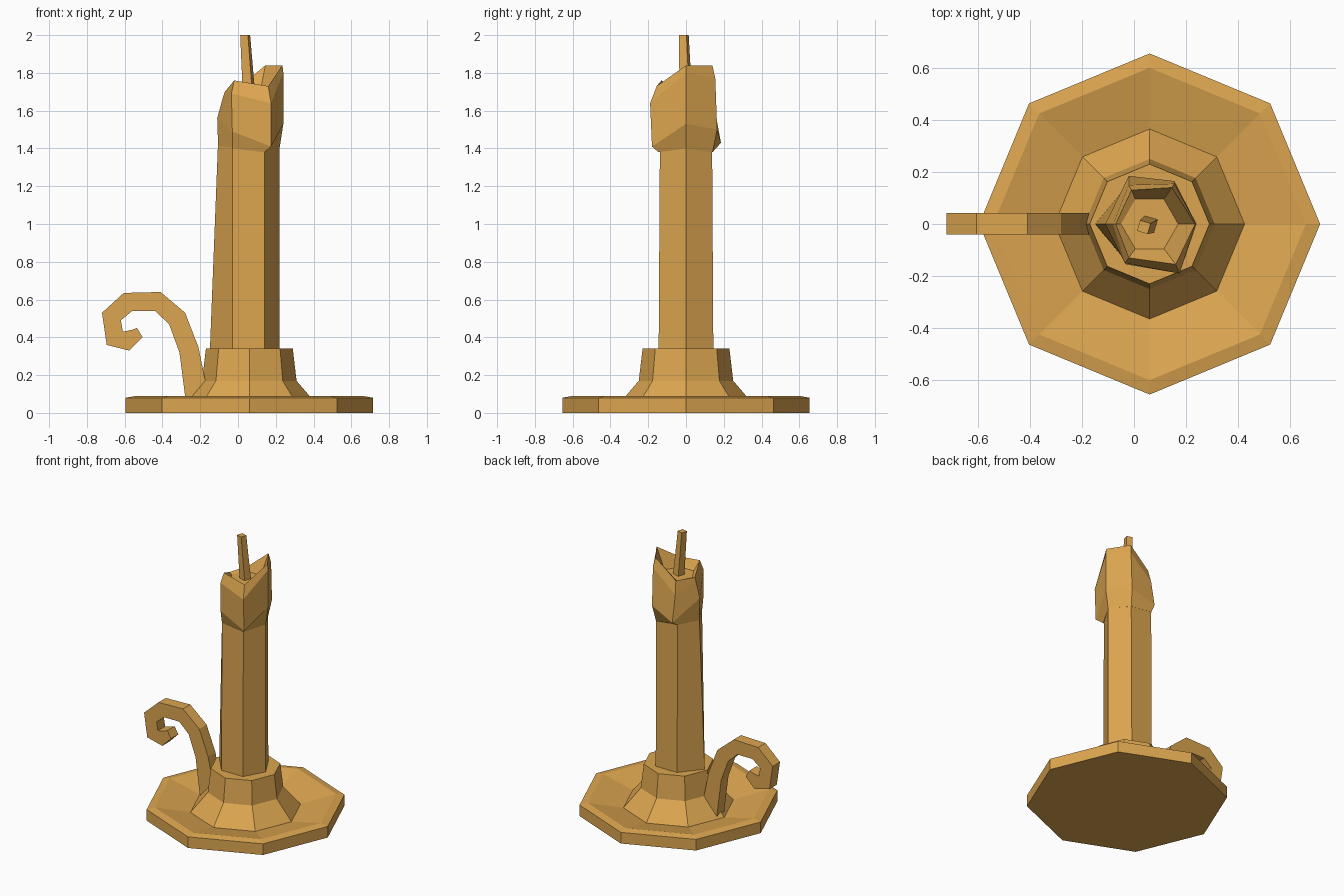
import bpy
import bmesh
from math import cos, sin, pi
from mathutils import Vector

default = bpy.data.objects.get("Cube")
if default:
    bpy.data.objects.remove(default, do_unlink=True)

gold = bpy.data.materials.new("warm gold")
gold.use_nodes = True
colour = (0.72, 0.38, 0.08, 1)
gold.diffuse_color = colour
gold.node_tree.nodes["Principled BSDF"].inputs["Base Color"].default_value = colour

CENTRE = 0.06  # x of the candlestick axis


def loft(name, rings):
    """Skin a list of equal-length rings and close both ends."""
    bm = bmesh.new()
    loops = [[bm.verts.new(point) for point in ring] for ring in rings]
    count = len(loops[0])
    for lower, upper in zip(loops, loops[1:]):
        for i in range(count):
            j = (i + 1) % count
            bm.faces.new((lower[i], lower[j], upper[j], upper[i]))
    bm.faces.new(list(reversed(loops[0])))
    bm.faces.new(loops[-1])
    bmesh.ops.recalc_face_normals(bm, faces=bm.faces)
    mesh = bpy.data.meshes.new(name)
    bm.to_mesh(mesh)
    bm.free()
    mesh.materials.append(gold)
    obj = bpy.data.objects.new(name, mesh)
    bpy.context.collection.objects.link(obj)
    return obj


def ring(radius, z, sides=8, turn=0.0, x=CENTRE, y=0.0):
    """Regular polygon lying flat at height z."""
    angles = [turn + 2 * pi * i / sides for i in range(sides)]
    return [Vector((x + radius * cos(a), y + radius * sin(a), z)) for a in angles]


def turned(name, profile):
    """Eight-sided part from (radius, height) pairs."""
    return loft(name, [ring(radius, z) for radius, z in profile])


# Shallow dish and flared socket
turned("dish", [(0.655, 0), (0.655, 0.08), (0.6, 0.09), (0.36, 0.035)])
turned("socket", [(0.37, 0.03), (0.25, 0.17), (0.23, 0.34)])


# Six-sided candle shaft, leaning in slightly on its right
def shaft_ring(left_x, half_depth, z):
    half = [(0.22, 0), (0.14, half_depth), (-0.03, half_depth), (left_x, 0)]
    mirrored = [(x, -y) for x, y in reversed(half[1:3])]
    return [Vector((x, y, z)) for x, y in half + mirrored]


loft("candle_shaft", [shaft_ring(-0.15, 0.145, 0.3), shaft_ring(-0.105, 0.138, 1.45)])

# Melted wax collar: drip edge, bulge, shoulder, rim, then the sunken pool
drip_edge = [(0.22, 0, 1.4), (0.14, 0.14, 1.38), (-0.03, 0.14, 1.4),
             (-0.105, 0, 1.4), (-0.03, -0.14, 1.4), (0.14, -0.145, 1.38)]
bulge = [(0.24, 0, 1.53), (0.155, 0.165, 1.5), (-0.02, 0.185, 1.43),
         (-0.11, 0, 1.56), (-0.03, -0.155, 1.49), (0.175, -0.18, 1.41)]
shoulder = [(0.24, 0, 1.8), (0.155, 0.155, 1.77), (-0.02, 0.15, 1.62),
            (-0.08, 0, 1.67), (-0.035, -0.15, 1.69), (0.175, -0.19, 1.64)]
rim = [(0.235, 0, 1.84), (0.145, 0.14, 1.84), (-0.01, 0.13, 1.71),
       (-0.07, 0, 1.7), (-0.02, -0.13, 1.76), (0.16, -0.155, 1.73)]
pool = ring(0.11, 1.69, sides=6)
loft("melted_wax", [drip_edge, bulge, shoulder, rim, pool])

# Leaning square wick
loft("wick", [ring(0.038, 1.66, sides=4, turn=0.5),
              ring(0.03, 2.0, sides=4, turn=0.5, x=0.038, y=-0.012)])

# Curled handle: outer and inner edges of the strap, widened sideways
outer = [(-0.15, 0.06), (-0.21, 0.35), (-0.28, 0.53), (-0.41, 0.64), (-0.605, 0.635),
         (-0.72, 0.53), (-0.695, 0.36), (-0.575, 0.33), (-0.505, 0.4)]
inner = [(-0.275, 0.05), (-0.31, 0.32), (-0.365, 0.47), (-0.44, 0.54), (-0.56, 0.54),
         (-0.62, 0.49), (-0.61, 0.43), (-0.56, 0.44), (-0.535, 0.45)]
strap = []
for (ox, oz), (ix, iz) in zip(outer, inner):
    strap.append([Vector(p) for p in ((ox, -0.04, oz), (ox, 0.043, oz),
                                      (ix, 0.043, iz), (ix, -0.04, iz))])
loft("curled_handle", strap)
